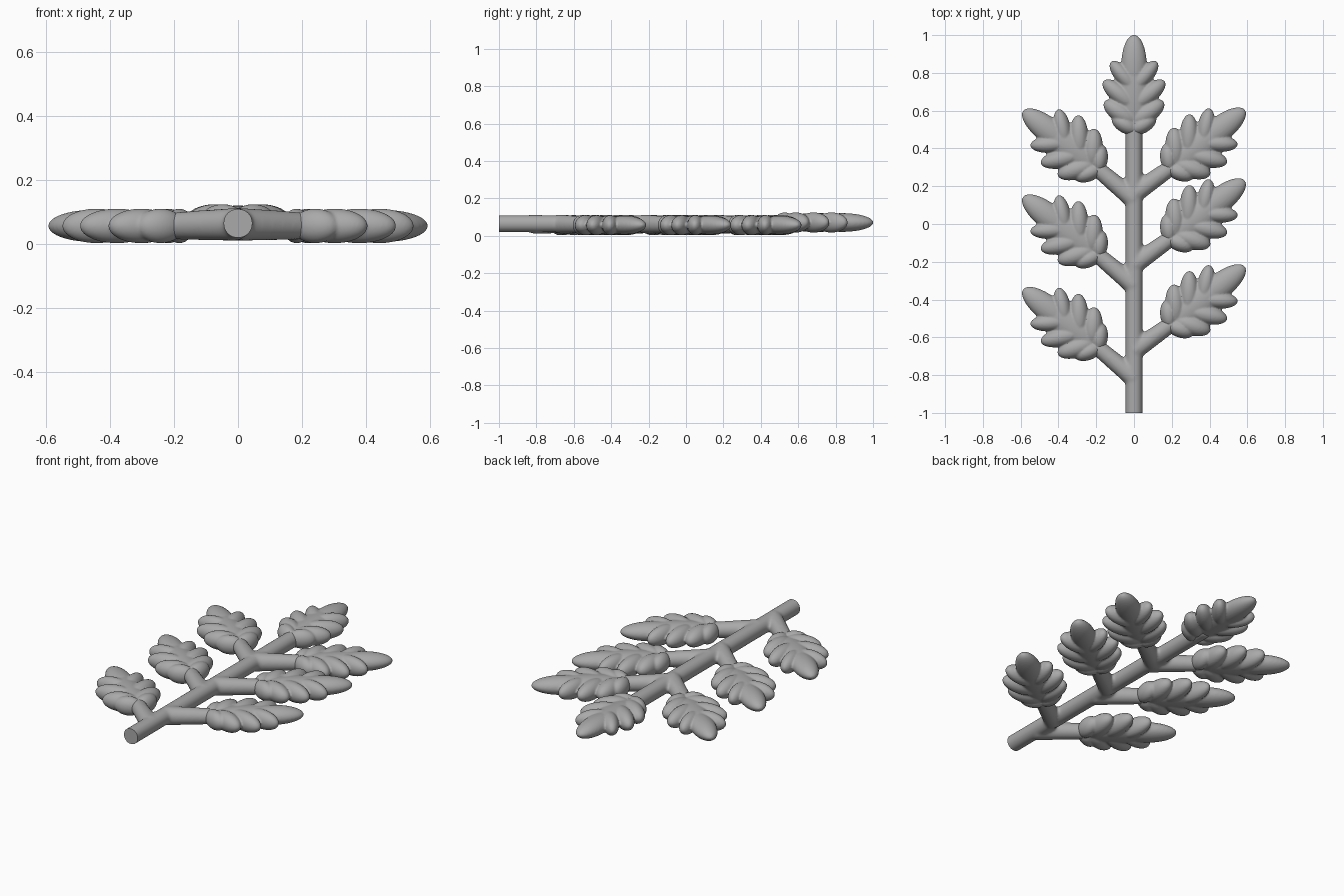
import bpy, bmesh, math
from mathutils import Matrix, Vector

old = bpy.data.objects.get("Cube")
if old:
    bpy.data.objects.remove(old)

grey = bpy.data.materials.new("plain grey")
grey.use_nodes = True
grey.diffuse_color = (0.4, 0.4, 0.4, 1)
grey.node_tree.nodes["Principled BSDF"].inputs["Base Color"].default_value = (0.4, 0.4, 0.4, 1)


def place(name, mesh, matrix=Matrix()):
    obj = bpy.data.objects.new(name, mesh)
    bpy.context.collection.objects.link(obj)
    obj.matrix_world = matrix
    return obj


def puff(bm, start, end, width, height, z=0.0):
    """Ellipsoid lying in the leaf plane from start to end."""
    a, b = Vector((*start, z)), Vector((*end, z))
    turn = (b - a).to_track_quat('X', 'Z').to_matrix().to_4x4()
    size = Matrix.Diagonal(((b - a).length / 2, width, height, 1))
    bmesh.ops.create_uvsphere(bm, u_segments=32, v_segments=20, radius=1,
                              matrix=Matrix.Translation((a + b) / 2) @ turn @ size)


def rod(bm, start, end, r1, r2):
    a, b = Vector(start), Vector(end)
    turn = (b - a).to_track_quat('Z', 'Y').to_matrix().to_4x4()
    bmesh.ops.create_cone(bm, cap_ends=True, segments=40, radius1=r1, radius2=r2,
                          depth=(b - a).length,
                          matrix=Matrix.Translation((a + b) / 2) @ turn)


def fuse(name, bm, voxel, rounds):
    """Merge overlapping solids into one skin and soften the joints."""
    raw = bpy.data.meshes.new(name + " raw")
    bm.to_mesh(raw)
    bm.free()
    obj = place(name + " raw", raw)
    remesh = obj.modifiers.new("merge", 'REMESH')
    remesh.mode = 'VOXEL'
    remesh.voxel_size = voxel
    soften = obj.modifiers.new("soften", 'SMOOTH')
    soften.factor = 0.5
    soften.iterations = rounds
    graph = bpy.context.evaluated_depsgraph_get()
    mesh = bpy.data.meshes.new_from_object(obj.evaluated_get(graph))
    bpy.data.objects.remove(obj)
    mesh.name = name
    mesh.materials.clear()
    mesh.materials.append(grey)
    mesh.polygons.foreach_set("use_smooth", [True] * len(mesh.polygons))
    return mesh


# Leaf: midrib body, pointed tip and four pairs of swollen lobes along +x
bm = bmesh.new()
puff(bm, (-0.04, 0), (0.44, 0), 0.085, 0.050)
puff(bm, (0.16, 0), (0.495, 0), 0.068, 0.050)
lobes = [(-0.02, 0.06, 0.115, 0.045), (0.02, 0.14, 0.157, 0.052),
         (0.10, 0.25, 0.162, 0.050), (0.19, 0.352, 0.122, 0.045)]
for side in (1, -1):
    for root, u, v, width in lobes:
        puff(bm, (root, -0.02 * side), (u, v * side), width, 0.054)
leaf = fuse("leaf", bm, 0.006, 2)

# Stem with three alternating pairs of branches
Z = 0.062
bm = bmesh.new()
rod(bm, (0, -1.06, Z + 0.003), (0, 0.60, Z + 0.003), 0.046, 0.046)
spots = []
for side, drop, tips in ((1, 0.43, (-0.24, 0.215, 0.59)), (-1, 0.455, (-0.36, 0.13, 0.585))):
    for tip in tips:
        base = Vector((0.197 * side, tip - 0.29, Z - 0.005))
        joint = Vector((0, tip - drop, Z))
        rod(bm, joint, base, 0.052, 0.043)
        along = (base - joint).normalized()
        rod(bm, base - along * 0.03, base + along * 0.06, 0.043, 0.036)
        spots.append((side, base))
stem = fuse("stem", bm, 0.008, 12)

# Cut the lower end of the stem flat
bm = bmesh.new()
bm.from_mesh(stem)
cut = bmesh.ops.bisect_plane(bm, geom=bm.verts[:] + bm.edges[:] + bm.faces[:],
                             plane_co=(0, -1, 0), plane_no=(0, -1, 0), clear_outer=True)
rim = [e for e in cut["geom_cut"] if isinstance(e, bmesh.types.BMEdge)]
cap = bmesh.ops.contextual_create(bm, geom=rim)["faces"]
for face in cap:
    face.smooth = False
    for edge in face.edges:
        edge.smooth = False
bm.to_mesh(stem)
bm.free()
place("stem", stem)

# Place the leaves
for i, (side, base) in enumerate(spots):
    angle = math.radians(38 if side > 0 else 142)
    name = ("left" if side > 0 else "right") + f"_leaf_{i % 3 + 1}"
    place(name, leaf, Matrix.Translation(base) @ Matrix.Rotation(angle, 4, 'Z'))
place("top_leaf", leaf,
      Matrix.Translation((0, 0.507, Z + 0.009)) @ Matrix.Rotation(math.radians(90), 4, 'Z'))
